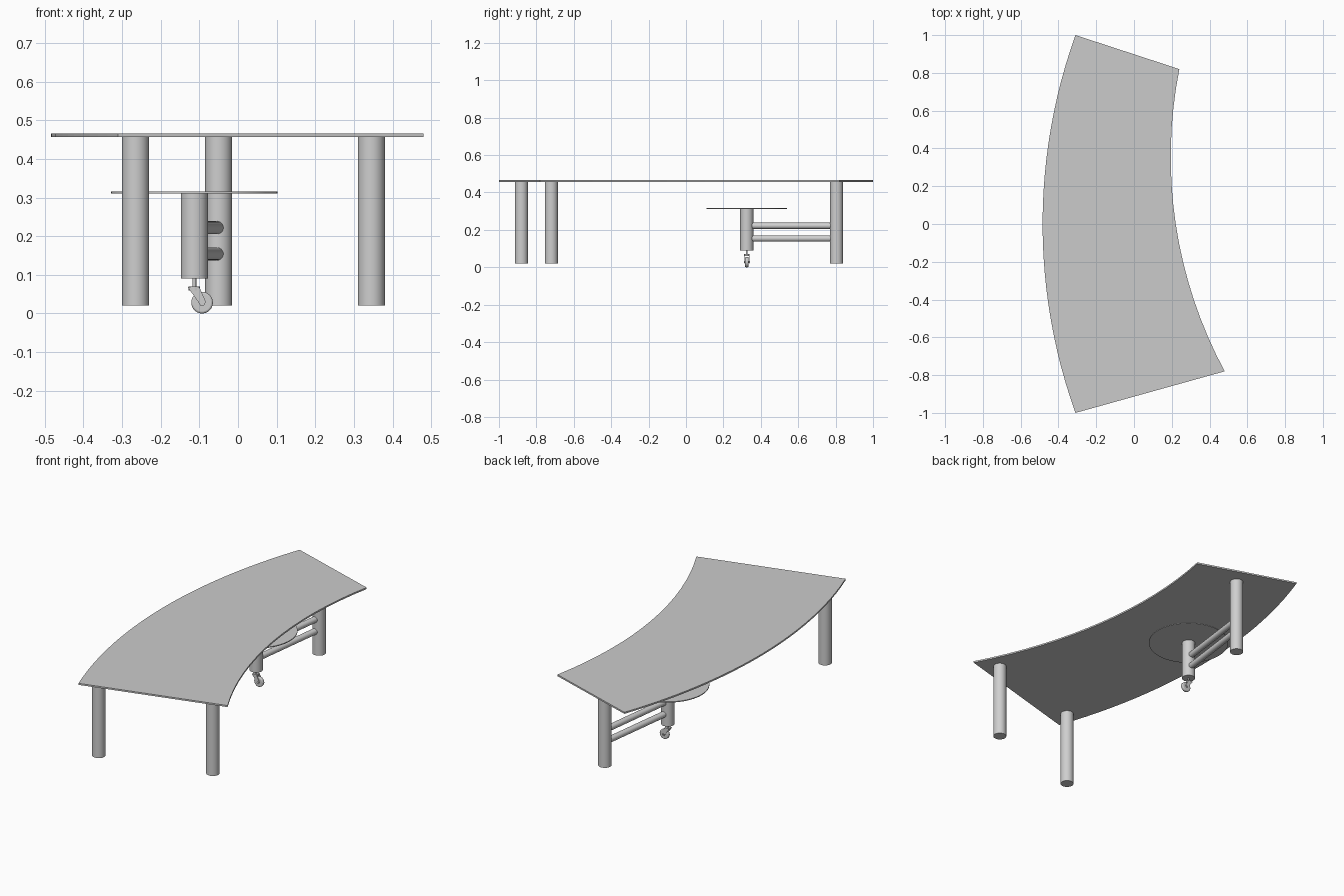
import bpy, bmesh, math
from mathutils import Vector

cube = bpy.data.objects.get("Cube")
if cube:
    bpy.data.objects.remove(cube, do_unlink=True)


def material(name, value):
    mat = bpy.data.materials.new(name)
    mat.use_nodes = True
    colour = (value, value, value, 1)
    mat.diffuse_color = colour
    mat.node_tree.nodes["Principled BSDF"].inputs["Base Color"].default_value = colour
    return mat


top_grey = material("tabletop grey", 0.6)
metal_grey = material("metal grey", 0.62)


def finish(name, bm, mat, smooth=True):
    bmesh.ops.recalc_face_normals(bm, faces=bm.faces)
    mesh = bpy.data.meshes.new(name)
    bm.to_mesh(mesh)
    bm.free()
    mesh.materials.append(mat)
    obj = bpy.data.objects.new(name, mesh)
    bpy.context.collection.objects.link(obj)
    if smooth:
        bpy.ops.object.select_all(action='DESELECT')
        obj.select_set(True)
        bpy.context.view_layer.objects.active = obj
        bpy.ops.object.shade_smooth_by_angle(angle=math.radians(35))
    return obj


def rod(name, start, end, radius, mat=metal_grey, sides=32):
    """Capped cylinder running between two points."""
    a, b = Vector(start), Vector(end)
    bm = bmesh.new()
    bmesh.ops.create_cone(bm, cap_ends=True, segments=sides, radius1=radius,
                          radius2=radius, depth=(b - a).length)
    turn = (b - a).to_track_quat('Z', 'Y').to_matrix()
    bmesh.ops.rotate(bm, verts=bm.verts, matrix=turn)
    bmesh.ops.translate(bm, verts=bm.verts, vec=(a + b) / 2)
    return finish(name, bm, mat)


def slab(name, points, offset, mat, smooth=False):
    """Flat outline extruded along an offset."""
    bm = bmesh.new()
    face = bm.faces.new([bm.verts.new(p) for p in points])
    new = bmesh.ops.extrude_face_region(bm, geom=[face], use_keep_orig=True)
    moved = [v for v in new["geom"] if isinstance(v, bmesh.types.BMVert)]
    bmesh.ops.translate(bm, verts=moved, vec=offset)
    return finish(name, bm, mat, smooth)


def arc(a, mid, b, steps):
    """Points on the circle through three plan positions."""
    (ax, ay), (mx, my), (bx, by) = a, mid, b
    d = 2 * (ax * (my - by) + mx * (by - ay) + bx * (ay - my))
    sa, sm, sb = ax * ax + ay * ay, mx * mx + my * my, bx * bx + by * by
    cx = (sa * (my - by) + sm * (by - ay) + sb * (ay - my)) / d
    cy = (sa * (bx - mx) + sm * (ax - bx) + sb * (mx - ax)) / d
    centre = Vector((cx, cy))
    u, v = Vector(a) - centre, Vector(b) - centre
    sweep = -u.angle_signed(v)
    start = math.atan2(u.y, u.x)
    return [centre + u.length * Vector((math.cos(start + sweep * i / steps),
                                        math.sin(start + sweep * i / steps)))
            for i in range(steps + 1)]


# Curved tabletop
outline = arc((-0.31, 1.0), (-0.484, 0.0), (-0.31, -1.0), 24)
outline += arc((0.48, -0.78), (0.208, 0.1), (0.24, 0.82), 16)
slab("tabletop", [(p.x, p.y, 0.457) for p in outline], (0, 0, 0.009), top_grey)

# Main legs
back = (-0.05, 0.805)
for name, (x, y) in {"front_right_leg": (-0.265, -0.88),
                     "front_left_leg": (0.345, -0.72),
                     "back_leg": back}.items():
    rod(name, (x, y, 0.02), (x, y, 0.457), 0.035)

# Swivel shelf on a short post
px, py = -0.113, 0.325
rod("shelf_post", (px, py, 0.09), (px, py, 0.312), 0.035)
rod("round_shelf", (px, py, 0.311), (px, py, 0.316), 0.215, top_grey, 64)

# Bars joining the post to the back leg
for name, z in (("upper_bar", 0.222), ("lower_bar", 0.154)):
    rod(name, (px + 0.004, py + 0.025, z), (back[0] - 0.004, back[1] - 0.025, z), 0.017)

# Caster: stem, swivel head, fork, wheel and axle
wx, wz = -0.093, 0.028
rod("caster_stem", (px, py, 0.066), (px, py, 0.092), 0.005, sides=16)
rod("caster_swivel", (px, py, 0.06), (px, py, 0.07), 0.015, sides=24)
for name, y in (("caster_fork_front", py - 0.014), ("caster_fork_back", py + 0.011)):
    slab(name, [(-0.13, y, 0.068), (-0.1, y, 0.068), (-0.083, y, 0.03),
                (-0.088, y, 0.021), (-0.098, y, 0.021), (-0.103, y, 0.03)],
         (0, 0.003, 0), metal_grey)
wheel = rod("caster_wheel", (wx, py - 0.009, wz), (wx, py + 0.009, wz), 0.028)
bevel = wheel.modifiers.new("rounded rim", 'BEVEL')
bevel.width = 0.005
bevel.segments = 3
bevel.limit_method = 'ANGLE'
rod("caster_axle", (wx, py - 0.016, wz), (wx, py + 0.016, wz), 0.005, sides=16)
